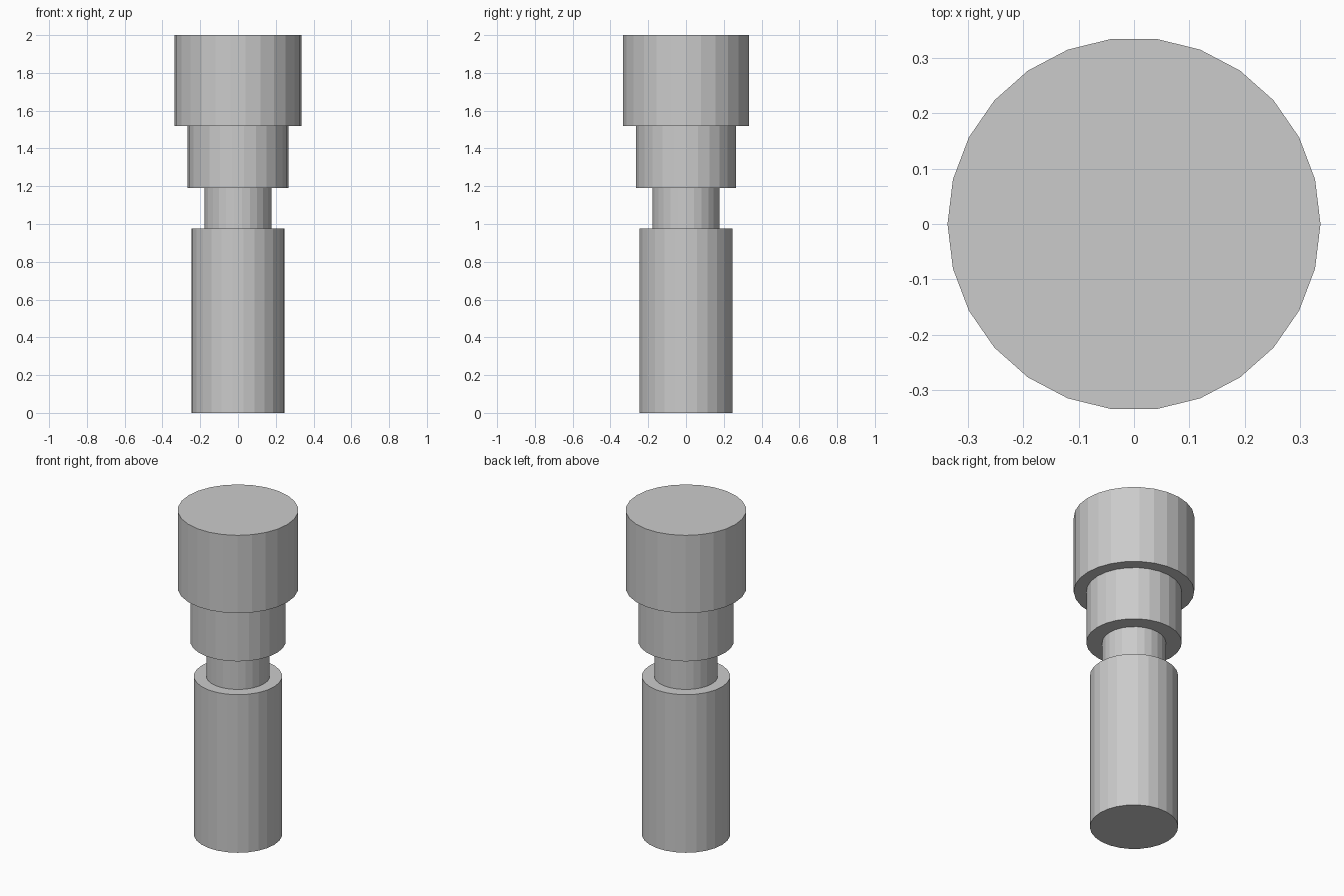
import bpy

cube = bpy.data.objects.get("Cube")
if cube:
    bpy.data.objects.remove(cube, do_unlink=True)

SIDES = 26

# One plain grey for the whole pin
grey = bpy.data.materials.new("plain_grey")
grey.use_nodes = True
colour = (0.6, 0.6, 0.6, 1.0)
grey.diffuse_color = colour
grey.node_tree.nodes["Principled BSDF"].inputs["Base Color"].default_value = colour


def add_section(name, radius, bottom, top):
    """Flat-faceted closed cylinder with a corner on the x axis."""
    bpy.ops.mesh.primitive_cylinder_add(
        vertices=SIDES, radius=radius, depth=top - bottom,
        location=(0, 0, (bottom + top) / 2))
    obj = bpy.context.object
    obj.name = obj.data.name = name
    # The primitive starts on +y, so turn the corners onto the x axis
    for v in obj.data.vertices:
        v.co.x, v.co.y = v.co.y, -v.co.x
    obj.data.materials.append(grey)
    return obj


# Stacked sections, from the foot up
add_section("shaft", 0.247, 0.0, 0.975)
add_section("neck", 0.178, 0.975, 1.19)
add_section("collar", 0.267, 1.19, 1.52)
add_section("head", 0.337, 1.52, 2.0)
